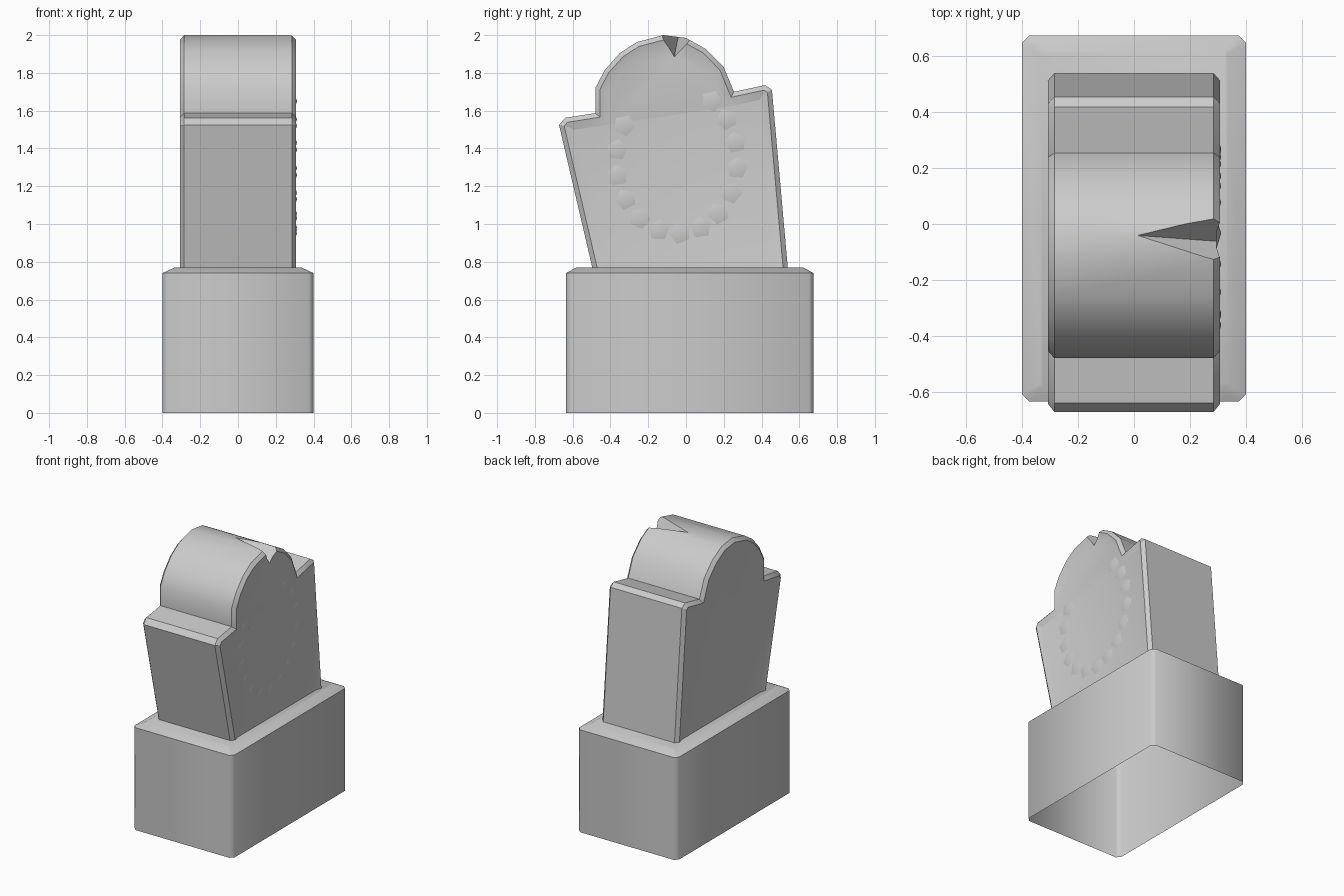
import bpy, bmesh, math
from mathutils import Vector, Matrix

if "Cube" in bpy.data.objects:
    bpy.data.objects.remove(bpy.data.objects["Cube"])


def make_object(name, bm, angle=None):
    bmesh.ops.recalc_face_normals(bm, faces=bm.faces)
    me = bpy.data.meshes.new(name)
    bm.to_mesh(me)
    bm.free()
    ob = bpy.data.objects.new(name, me)
    bpy.context.collection.objects.link(ob)
    if angle is not None:
        smooth(ob, angle)
    return ob


def smooth(ob, angle):
    bpy.ops.object.select_all(action='DESELECT')
    ob.select_set(True)
    bpy.context.view_layer.objects.active = ob
    bpy.ops.object.shade_smooth_by_angle(angle=math.radians(angle))


# Base: open-bottomed plinth with clipped corners and a sloped top rim
def ring(bm, x, y0, y1, c, z):
    pts = [(x - c, y0), (x, y0 + c), (x, y1 - c), (x - c, y1),
           (c - x, y1), (-x, y1 - c), (-x, y0 + c), (c - x, y0)]
    return [bm.verts.new((px, py, z)) for px, py in pts]


bm = bmesh.new()
rings = [ring(bm, 0.4, -0.635, 0.675, 0.025, 0),
         ring(bm, 0.4, -0.635, 0.675, 0.025, 0.74),
         ring(bm, 0.335, -0.58, 0.62, 0.01, 0.77)]
for a, b in zip(rings, rings[1:]):
    for i in range(8):
        j = (i + 1) % 8
        bm.faces.new((a[i], a[j], b[j], b[i]))
bm.faces.new(rings[-1])
make_object("plinth", bm, 50)

# Headstone: leaning shouldered arch with bevelled, slightly recessed faces
profile = [(-0.48, 0.70), (-0.672, 1.524), (-0.64, 1.562), (-0.48, 1.587),
           (-0.48, 1.72), (-0.43, 1.815), (-0.35, 1.905), (-0.26, 1.963),
           (-0.12, 2.0), (0.0, 1.985), (0.106, 1.926), (0.2, 1.83),
           (0.254, 1.70), (0.418, 1.735), (0.455, 1.71), (0.545, 0.70)]
bm = bmesh.new()
back = bm.faces.new([bm.verts.new((-0.285, y, z)) for y, z in profile])
ext = bmesh.ops.extrude_face_region(bm, geom=[back], use_keep_orig=True)
bmesh.ops.translate(bm, vec=(0.57, 0, 0),
                    verts=[g for g in ext["geom"] if isinstance(g, bmesh.types.BMVert)])
bmesh.ops.recalc_face_normals(bm, faces=bm.faces)
caps = [f for f in bm.faces if len(f.verts) > 4]
for thick, depth in ((0.025, 0.022), (0.045, -0.012)):
    bmesh.ops.inset_region(bm, faces=caps, thickness=thick, depth=depth,
                           use_even_offset=True)
headstone = make_object("headstone", bm)

# Chipped notch in the crown
apex, low = Vector((0, -0.04, 1.995)), Vector((0.31, -0.063, 1.88))
left, right = Vector((0.31, -0.135, 2.0)), Vector((0.31, 0.03, 1.98))
tip, deep = apex - (low - apex) * 0.3, apex + (low - apex) * 1.2
bm = bmesh.new()
v = [bm.verts.new(p) for p in (tip, deep, deep + (left - low) * 2, deep + (right - low) * 2)]
for i, j, k in ((0, 1, 2), (0, 1, 3), (0, 2, 3), (1, 2, 3)):
    bm.faces.new((v[i], v[j], v[k]))
cutter = make_object("notch_cutter", bm)
cutter.hide_render = True
mod = headstone.modifiers.new("notch", 'BOOLEAN')
mod.operation = 'DIFFERENCE'
mod.solver = 'EXACT'
mod.object = cutter
bpy.context.view_layer.objects.active = headstone
bpy.ops.object.modifier_apply(modifier=mod.name)
bpy.data.objects.remove(cutter)
smooth(headstone, 30)

# Wreath: overlapping domed five-sided leaves on the right face
bm = bmesh.new()
count = 14
for i in range(count):
    t = math.radians(55 - 264 * i / (count - 1))
    y, z = -0.048 + 0.32 * math.cos(t), 1.335 + 0.385 * math.sin(t)
    spin = math.atan2(0.385 * math.cos(t), -0.32 * math.sin(t)) + (math.pi if i > 6 else 0)
    rim = [bm.verts.new((0.288, y + 0.082 * math.cos(spin + k * math.tau / 5),
                         z + 0.082 * math.sin(spin + k * math.tau / 5))) for k in range(5)]
    top = bm.verts.new((0.312, y, z))
    for k in range(5):
        bm.faces.new((rim[k], rim[(k + 1) % 5], top))
make_object("wreath_leaves", bm, 60)
